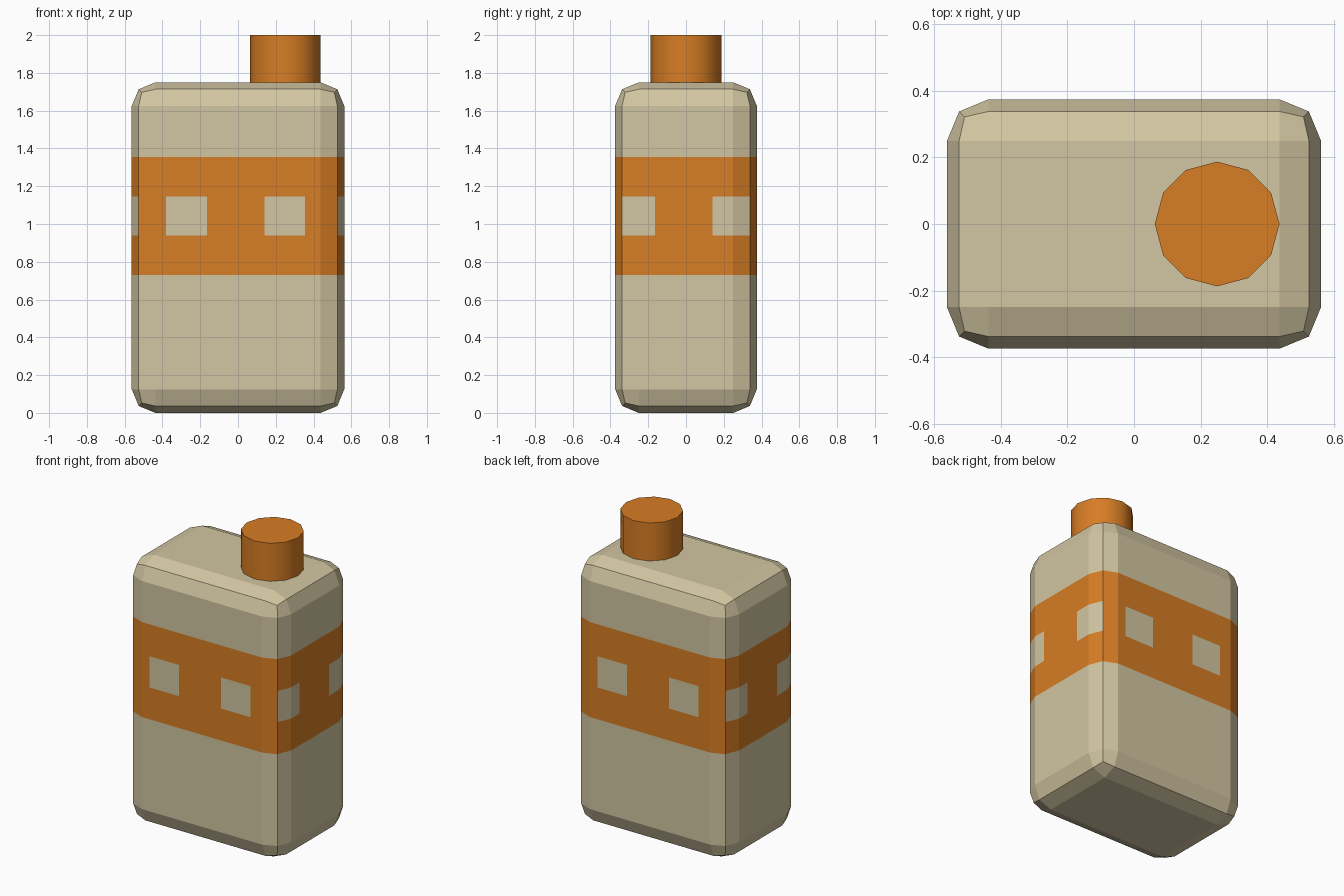
import bpy, bmesh
from math import radians
from mathutils import Vector

if "Cube" in bpy.data.objects:
    bpy.data.objects.remove(bpy.data.objects["Cube"], do_unlink=True)


def material(name, rgb):
    m = bpy.data.materials.new(name)
    m.use_nodes = True
    m.diffuse_color = (*rgb, 1)
    m.node_tree.nodes["Principled BSDF"].inputs["Base Color"].default_value = (*rgb, 1)
    return m


cream = material("cream", (0.645, 0.565, 0.361))
orange = material("orange", (0.68, 0.205, 0.018))


def make_object(name, bm, mats):
    mesh = bpy.data.meshes.new(name)
    bm.to_mesh(mesh)
    bm.free()
    for m in mats:
        mesh.materials.append(m)
    ob = bpy.data.objects.new(name, mesh)
    bpy.context.collection.objects.link(ob)
    return ob


# Bottle body: rounded box
SIZE = Vector((1.125, 0.75, 1.75))
BAND = (0.73, 1.355)
PATCH_Z = (0.94, 1.145)
PATCHES = ((-0.38, -0.165), (0.14, 0.355))  # across each wall, seen from outside

bm = bmesh.new()
bmesh.ops.create_cube(bm, size=1)
bmesh.ops.scale(bm, vec=SIZE, verts=bm.verts)
bmesh.ops.translate(bm, vec=(0, 0, SIZE.z / 2), verts=bm.verts)
bmesh.ops.bevel(bm, geom=bm.edges[:], offset=0.125, offset_type='OFFSET',
                segments=2, profile=0.5, affect='EDGES')


def cut(faces, co, normal):
    geom = set(faces)
    for f in faces:
        geom.update(f.edges)
        geom.update(f.verts)
    bmesh.ops.bisect_plane(bm, geom=list(geom), plane_co=co, plane_no=normal, dist=1e-5)
    bm.normal_update()


def wall_axis(f):
    """Direction a wall runs in, left to right as seen from outside."""
    n = f.normal
    if abs(n.y) > abs(n.x):
        return Vector((1 if n.y < 0 else -1, 0, 0))
    return Vector((0, 1 if n.x > 0 else -1, 0))


# Band and patch outlines cut into the walls
bm.normal_update()
for z in BAND + PATCH_Z:
    cut(bm.faces[:], (0, 0, z), (0, 0, 1))
for axis in (Vector(d) for d in ((1, 0, 0), (-1, 0, 0), (0, 1, 0), (0, -1, 0))):
    for edge in PATCHES[0] + PATCHES[1]:
        faces = [f for f in bm.faces
                 if PATCH_Z[0] < f.calc_center_median().z < PATCH_Z[1]
                 and wall_axis(f).dot(axis) > 0.9]
        cut(faces, axis * edge, axis)

# Orange band with cream patches
for f in bm.faces:
    c = f.calc_center_median()
    across = c.dot(wall_axis(f))
    in_band = BAND[0] < c.z < BAND[1]
    in_patch = (PATCH_Z[0] < c.z < PATCH_Z[1]
                and any(a < across < b for a, b in PATCHES))
    f.material_index = 1 if in_band and not in_patch else 0
make_object("bottle_body", bm, (cream, orange))

# Cap
bpy.ops.mesh.primitive_cylinder_add(vertices=12, radius=0.1875, depth=0.25,
                                    location=(0.25, 0, 1.875))
cap = bpy.context.object
cap.name = "cap"
cap.data.materials.append(orange)
bpy.ops.object.shade_smooth_by_angle(angle=radians(35))
